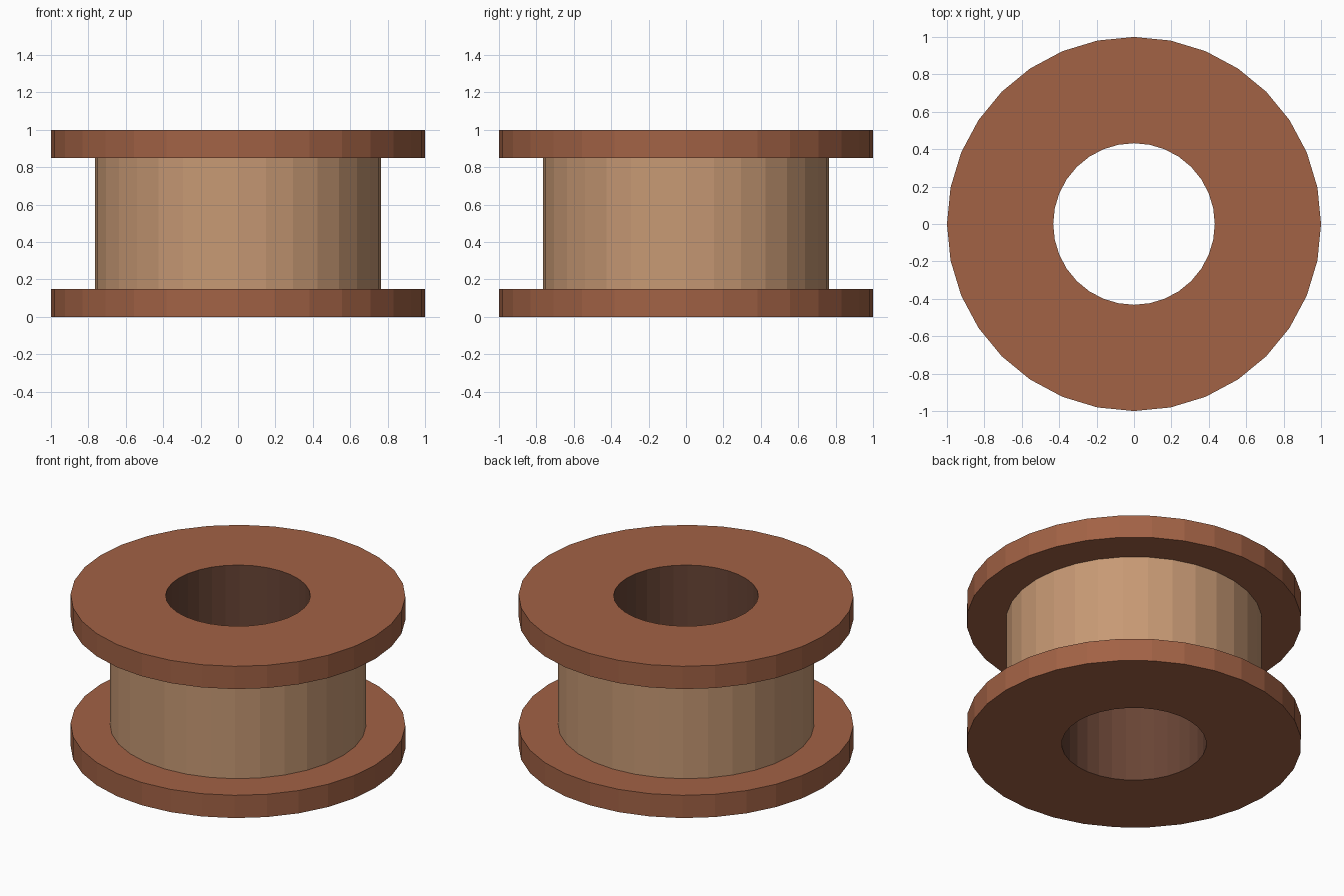
import bpy
import math

if "Cube" in bpy.data.objects:
    bpy.data.objects.remove(bpy.data.objects["Cube"])

SIDES = 32
RIM, CORE, HOLE = 1.0, 0.765, 0.432   # radii
THICK, HEIGHT = 0.15, 1.0


def material(name, rgb):
    """Flat colour given as sRGB 0-255, stored as linear."""
    def lin(c):
        c /= 255
        return c / 12.92 if c <= 0.04045 else ((c + 0.055) / 1.055) ** 2.4
    mat = bpy.data.materials.new(name)
    mat.diffuse_color = (*[lin(c) for c in rgb], 1)
    mat.use_nodes = True
    mat.node_tree.nodes["Principled BSDF"].inputs["Base Color"].default_value = mat.diffuse_color
    return mat


def lathe(name, profile, mat):
    """Spin an open (radius, z) profile around z with flat facets."""
    n = len(profile)
    verts, faces = [], []
    for i in range(SIDES):
        a = 2 * math.pi * i / SIDES
        verts += [(r * math.cos(a), r * math.sin(a), z) for r, z in profile]
        j = (i + 1) % SIDES
        faces += [(i * n + k, j * n + k, j * n + k + 1, i * n + k + 1)
                  for k in range(n - 1)]
    mesh = bpy.data.meshes.new(name)
    mesh.from_pydata(verts, [], faces)
    mesh.materials.append(mat)
    obj = bpy.data.objects.new(name, mesh)
    bpy.context.collection.objects.link(obj)
    return obj


flange_brown = material("flange_brown", (162, 98, 69))
core_tan = material("core_tan", (199, 153, 116))
bore_brown = material("bore_dark_brown", (104, 68, 53))

# Two end flanges, the same profile mirrored in height
bottom = [(HOLE, 0), (RIM, 0), (RIM, THICK), (CORE, THICK)]
lathe("bottom_flange", bottom, flange_brown)
lathe("top_flange", [(r, HEIGHT - z) for r, z in reversed(bottom)], flange_brown)

# Drum between the flanges
lathe("core", [(CORE, THICK), (CORE, HEIGHT - THICK)], core_tan)

# Wall of the through hole, facing inward
lathe("bore", [(HOLE, HEIGHT), (HOLE, 0)], bore_brown)
